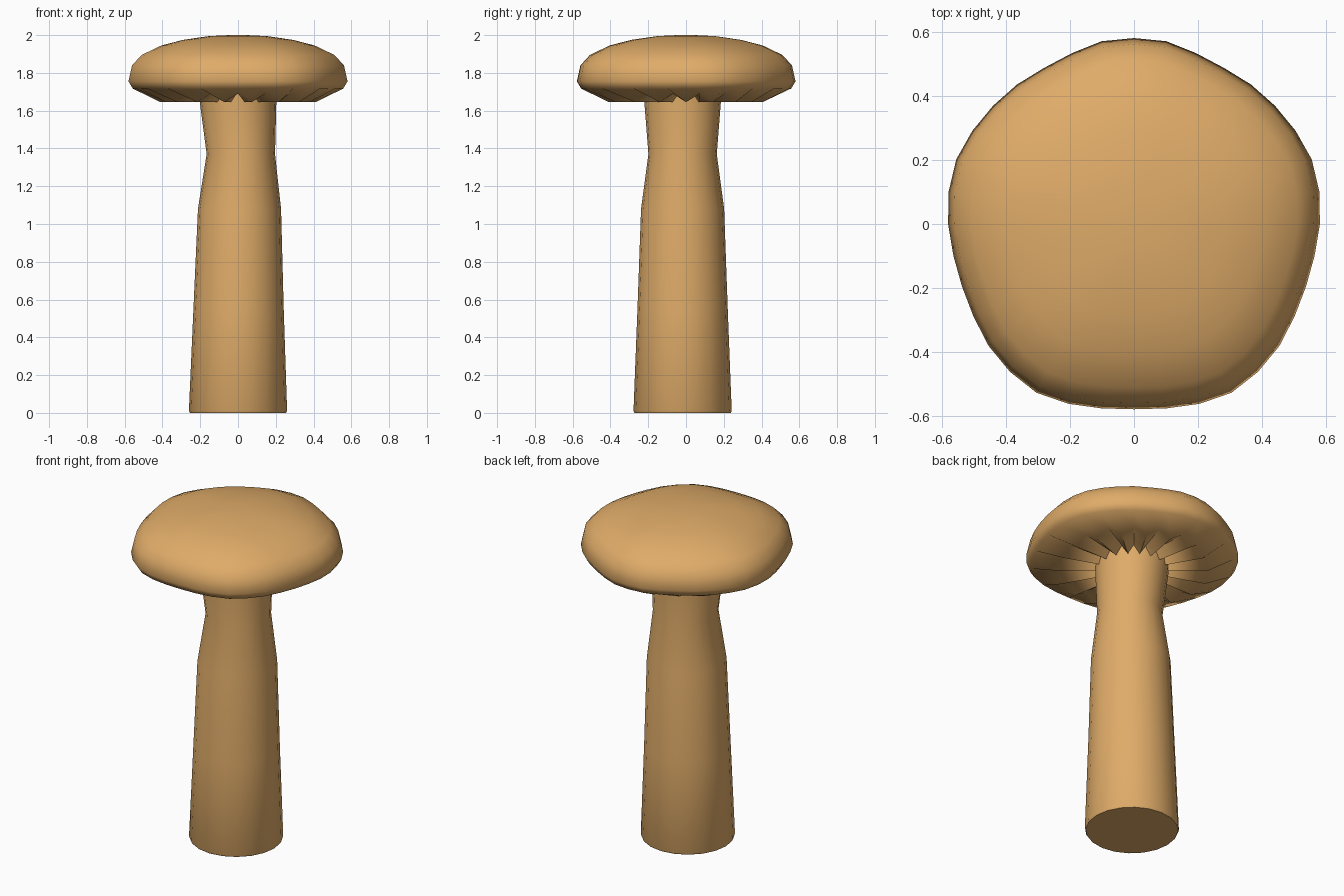
import bpy, bmesh
from math import sin, cos, pi, radians

default = bpy.data.objects.get("Cube")
if default:
    bpy.data.objects.remove(default, do_unlink=True)

tan = bpy.data.materials.new("warm_tan")
tan.use_nodes = True
COLOUR = (0.74, 0.41, 0.14, 1)
tan.diffuse_color = COLOUR
tan.node_tree.nodes["Principled BSDF"].inputs["Base Color"].default_value = COLOUR


def skin(name, rings, angle):
    """Bridge a stack of equal point rings, close both ends and shade smooth."""
    bm = bmesh.new()
    loops = [[bm.verts.new(p) for p in ring] for ring in rings]
    n = len(loops[0])
    for low, high in zip(loops, loops[1:]):
        for i in range(n):
            j = (i + 1) % n
            bm.faces.new((low[i], low[j], high[j], high[i]))
    bm.faces.new(loops[0][::-1])
    bm.faces.new(loops[-1])
    bmesh.ops.recalc_face_normals(bm, faces=bm.faces)
    mesh = bpy.data.meshes.new(name)
    bm.to_mesh(mesh)
    bm.free()
    mesh.materials.append(tan)
    obj = bpy.data.objects.new(name, mesh)
    bpy.context.collection.objects.link(obj)
    bpy.ops.object.select_all(action='DESELECT')
    obj.select_set(True)
    bpy.context.view_layer.objects.active = obj
    bpy.ops.object.shade_smooth_by_angle(angle=radians(angle))
    return obj


# Stem: leaning stack of circles with a pinched neck
stem_sections = [  # z, centre x, radius
    (0, 0, 0.255), (0.01, 0, 0.26), (0.55, 0.003, 0.239), (1.08, 0.008, 0.22),
    (1.37, 0.015, 0.181), (1.65, 0, 0.203), (1.73, 0, 0.205)]
SIDES = 20
skin("stem", [[(x + r * cos(2 * pi * i / SIDES), r * sin(2 * pi * i / SIDES) - 0.018, z)
               for i in range(SIDES)] for z, x, r in stem_sections], 60)

# Cap: softly five-sided outline, mirrored from its back-to-front half
half = [0.58, 0.579, 0.567, 0.562, 0.568, 0.574, 0.582, 0.59, 0.587, 0.58,
        0.572, 0.571, 0.578, 0.592, 0.602, 0.608, 0.597, 0.584, 0.578]
outline = half + half[-2:0:-1]


def cap_ring(scale, z):
    return [(scale * r * sin(2 * pi * i / len(outline)),
             scale * r * cos(2 * pi * i / len(outline)), z)
            for i, r in enumerate(outline)]


def gill_ring(scale, ridge_z, valley_z):
    return [(x, y, ridge_z if i % 2 else valley_z)
            for i, (x, y, z) in enumerate(cap_ring(scale, 0))]


# Gills alternate ridge and valley under the cap, then the dome closes above
rings = [gill_ring(0.22, 1.65, 1.71), gill_ring(0.36, 1.645, 1.70),
         gill_ring(0.71, 1.645, 1.69)]
dome = [(0.96, 1.717), (1, 1.755), (0.967, 1.84), (0.88, 1.895), (0.70, 1.945),
        (0.50, 1.975), (0.26, 1.995), (0.08, 2.0)]
rings += [cap_ring(s, z) for s, z in dome]
skin("cap", rings, 48)
